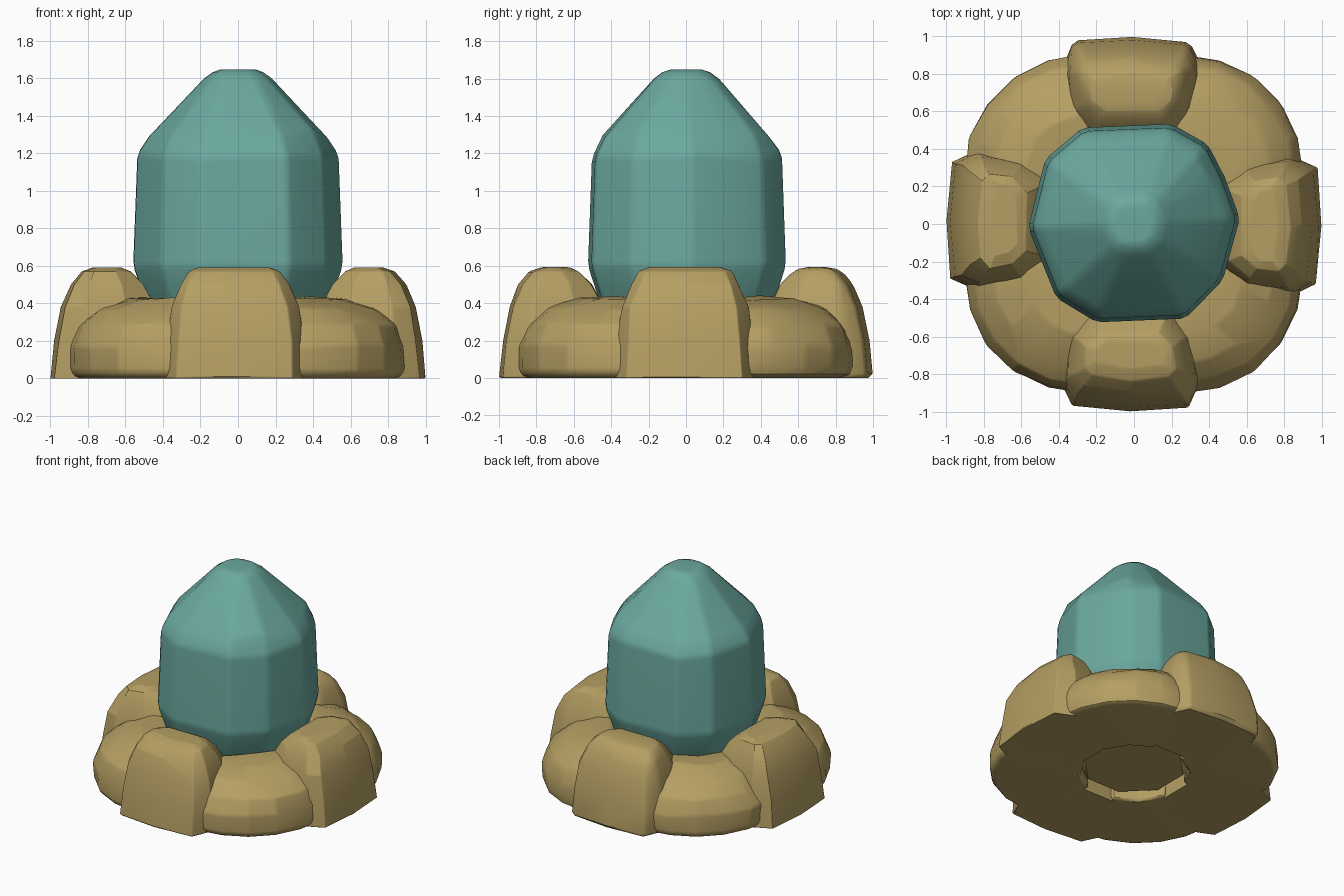
import bpy, bmesh, math, random
from mathutils import Vector

if "Cube" in bpy.data.objects:
    bpy.data.objects.remove(bpy.data.objects["Cube"])

random.seed(4)


def material(name, rgb):
    m = bpy.data.materials.new(name)
    m.diffuse_color = (*rgb, 1)
    m.use_nodes = True
    m.node_tree.nodes["Principled BSDF"].inputs["Base Color"].default_value = m.diffuse_color
    return m


TEAL = material("teal", (0.145, 0.395, 0.345))
SAND = material("sandy_brown", (0.46, 0.345, 0.125))


def loft(name, rings, mat, angle=75, bevel=.025):
    """Skin a stack of equal-sized point rings, cap both ends, soften the edges."""
    bm = bmesh.new()
    loops = [[bm.verts.new(p) for p in ring] for ring in rings]
    n = len(loops[0])
    for a, b in zip(loops, loops[1:]):
        for i in range(n):
            j = (i + 1) % n
            bm.faces.new((a[i], a[j], b[j], b[i]))
    bm.faces.new(loops[0][::-1])
    bm.faces.new(loops[-1])
    bmesh.ops.recalc_face_normals(bm, faces=bm.faces)
    me = bpy.data.meshes.new(name)
    bm.to_mesh(me)
    bm.free()
    me.materials.append(mat)
    ob = bpy.data.objects.new(name, me)
    bpy.context.collection.objects.link(ob)
    bpy.ops.object.select_all(action='DESELECT')
    ob.select_set(True)
    bpy.context.view_layer.objects.active = ob
    bpy.ops.object.shade_smooth_by_angle(angle=math.radians(angle))
    if bevel:
        mod = ob.modifiers.new("soft_edges", 'BEVEL')
        mod.width = bevel
        mod.segments = 1
        mod.limit_method = 'ANGLE'
        mod.angle_limit = math.radians(18)
        ob.modifiers.new("facet_shading", 'WEIGHTED_NORMAL').keep_sharp = True
    return ob


def jitter(s):
    return random.uniform(-s, s)


def place(r, t, z, ang):
    """Radial distance r, sideways offset t, height z, turned to ang."""
    c, s = math.cos(ang), math.sin(ang)
    return Vector((r * c - t * s, r * s + t * c, z))


# Central crystal: irregular eleven-sided outline, scaled up a profile
outline = [(.565, .03), (.485, .25), (.395, .425), (.2, .535), (-.275, .515), (-.475, .345),
           (-.565, -.02), (-.415, -.395), (-.2, -.525), (.275, -.505), (.475, -.3)]
profile = [(.3, .76), (.42, .89), (.6, 1.0), (1.18, .96),
           (1.3, .85), (1.6, .33), (1.648, .21)]
rings = []
for z, s in profile:
    wob = .025 if 1.1 < z < 1.55 else 0
    rings.append([(x * s, y * s, z + jitter(wob)) for x, y in outline])
loft("crystal", rings, TEAL)

# Tall stones on the four sides: chamfered blocks tapering upward
tall = [(0, .37, .38, 1.0), (.2, .365, .39, .985), (.38, .34, .45, .95),
        (.5, .29, .51, .9), (.57, .25, .58, .84), (.592, .19, .63, .78)]
for i, side in enumerate(("right", "back", "left", "front")):
    ang = i * math.pi / 2
    shift = (-.01, .01, -.02, -.02)[i]
    rings = []
    for z, w, a, b in tall:
        d = (b - a)
        pts = [(a, -.62 * w), (a + .3 * d, -.94 * w), (b - .25 * d, -w), (b - .03, -.84 * w),
               (b, 0), (b - .02, .84 * w), (b - .25 * d, w), (a + .3 * d, .94 * w), (a, .62 * w)]
        k = .01 if z > .1 else 0
        rings.append([place(r - abs(jitter(k)), t + shift + jitter(k), z, ang) for r, t in pts])
    loft("tall_stone_" + side, rings, SAND)

# Low stones at the diagonals: curved wedges filling the gaps
low = [(0, 28, .38, .97), (.04, 29, .38, 1.0), (.17, 29, .40, 1.0),
       (.28, 28, .42, .95), (.37, 26, .46, .84), (.425, 23, .52, .68)]
for i, side in enumerate(("back_right", "back_left", "front_left", "front_right")):
    mid = math.pi / 4 + i * math.pi / 2
    rings = []
    for z, half, a, b in low:
        pts = [(b * (.94, .985, 1.01, 1.01, .985, .94)[j], half * (j / 2.5 - 1)) for j in range(6)]
        pts += [(a, half), (a, 0), (a, -half)]
        k = .012 if z > .1 else 0
        rings.append([place(r + jitter(k), 0, z + jitter(k), mid + math.radians(q))
                      for r, q in pts])
    loft("low_stone_" + side, rings, SAND)

# Recessed plug closing the hole in the underside
ring = [(math.cos(j * math.pi / 4 + .39), math.sin(j * math.pi / 4 + .39)) for j in range(8)]
loft("base_plug", [[(x * r, y * r, z) for x, y in ring]
                   for z, r in ((.055, .36), (.13, .43), (.34, .44))], SAND, 40, 0)
